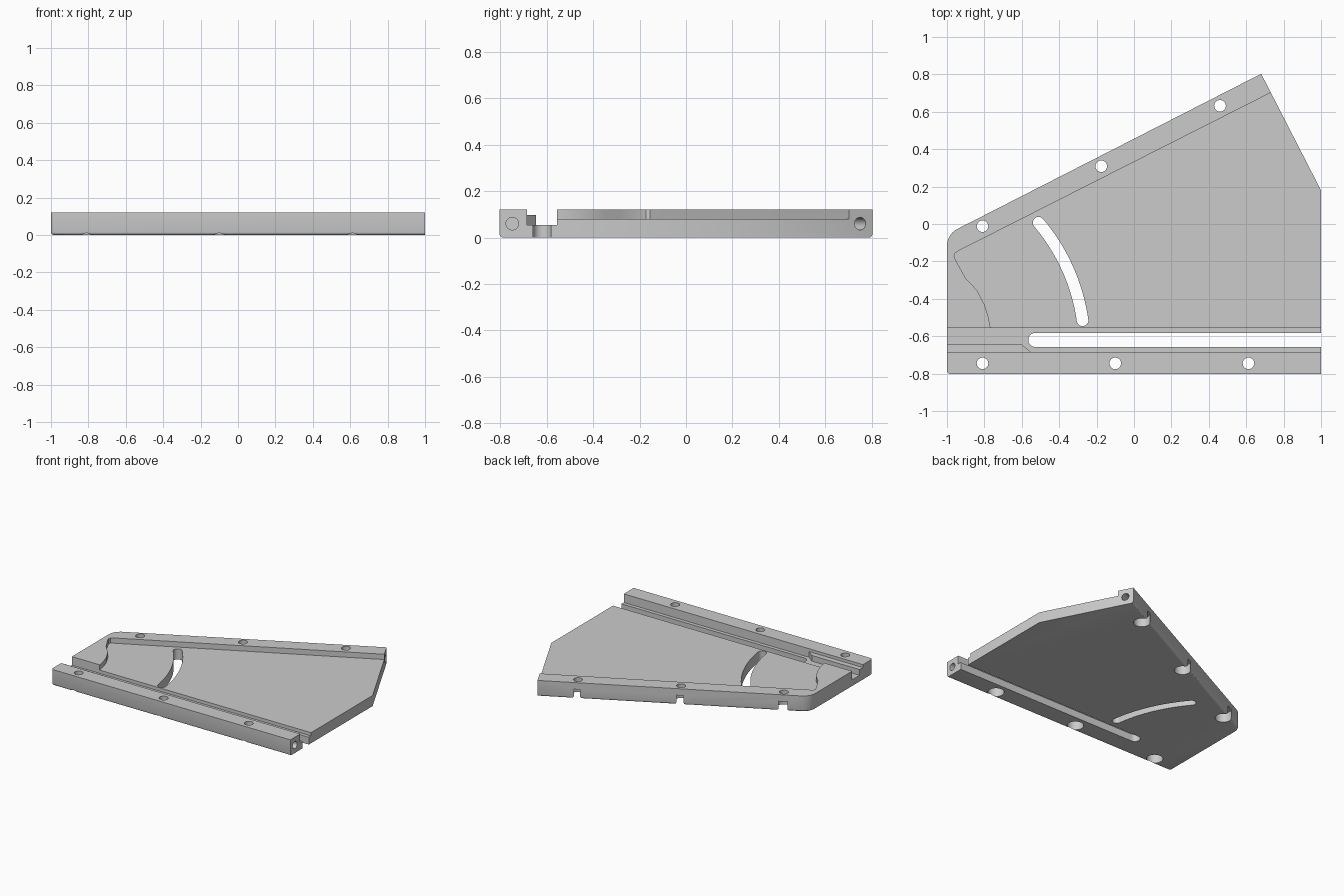
import bpy, bmesh, math
from mathutils import Vector

old = bpy.data.objects.get("Cube")
if old:
    bpy.data.objects.remove(old, do_unlink=True)

TOP = 0.12
SLOPE_DIR = Vector((0.89, 0.456, 0)).normalized()


def finish(bm, name):
    bmesh.ops.recalc_face_normals(bm, faces=bm.faces)
    mesh = bpy.data.meshes.new(name)
    bm.to_mesh(mesh)
    bm.free()
    obj = bpy.data.objects.new(name, mesh)
    bpy.context.collection.objects.link(obj)
    return obj


def prism(points, z0, z1):
    bm = bmesh.new()
    base = bm.faces.new([bm.verts.new((p[0], p[1], z0)) for p in points])
    ext = bmesh.ops.extrude_face_region(bm, geom=[base])
    verts = [v for v in ext["geom"] if isinstance(v, bmesh.types.BMVert)]
    bmesh.ops.translate(bm, verts=verts, vec=(0, 0, z1 - z0))
    bmesh.ops.recalc_face_normals(bm, faces=bm.faces)
    return bm


def arc_points(centre, start, end, steps):
    """Points on the shorter arc from start to end about a centre."""
    a, b = Vector(start) - centre, Vector(end) - centre
    first = math.atan2(a.y, a.x)
    sweep = math.atan2(a.x * b.y - a.y * b.x, a.dot(b))
    turns = [first + sweep * i / steps for i in range(steps + 1)]
    return [centre + Vector((math.cos(t), math.sin(t))) * a.length for t in turns]


def fillet(prev, corner, nxt, radius, steps=8):
    """Points of a round between two straight sides."""
    c = Vector(corner)
    a, b = (Vector(prev) - c).normalized(), (Vector(nxt) - c).normalized()
    half = math.acos(a.dot(b)) / 2
    centre = c + (a + b).normalized() * radius / math.sin(half)
    reach = radius / math.tan(half)
    return arc_points(centre, c + a * reach, c + b * reach, steps)


def slot_outline(path, r, steps=10):
    """Outline of a round-ended slot that follows a path."""
    path = [Vector(p) for p in path]
    last = len(path) - 1

    def around(i, turn):
        d = path[min(i + 1, last)] - path[max(i - 1, 0)]
        a = math.atan2(d.y, d.x) + turn
        return path[i] + Vector((math.cos(a), math.sin(a))) * r

    quarter = math.pi / 2
    out = [around(i, -quarter) for i in range(1, last)]
    out += [around(last, -quarter + math.pi * k / steps) for k in range(steps + 1)]
    out += [around(i, quarter) for i in range(last - 1, 0, -1)]
    out += [around(0, quarter + math.pi * k / steps) for k in range(steps + 1)]
    return out


def rod(centre, axis, radius, length):
    bm = bmesh.new()
    bmesh.ops.create_cone(bm, cap_ends=True, segments=32, radius1=radius,
                          radius2=radius, depth=length)
    turn = Vector((0, 0, 1)).rotation_difference(Vector(axis)).to_matrix()
    bmesh.ops.rotate(bm, verts=bm.verts, matrix=turn)
    bmesh.ops.translate(bm, verts=bm.verts, vec=centre)
    return bm


# Body outline with rounded left corners
front_left, front_right = (-1, -0.803), (1, -0.803)
side_top, tip, left_top = (1, 0.18), (0.68, 0.803), (-1, -0.055)
outline = [front_right, side_top, tip]
outline += fillet(tip, left_top, front_left, 0.1)
outline += fillet(left_top, front_left, front_right, 0.02, 5)
bm = prism(outline, 0, TOP)

# Rounded lower edge on the front, left and sloping sides
lower = [e for e in bm.edges
         if max(v.co.z for v in e.verts) < 0.001
         and all(f.normal.x < 0.5 for f in e.link_faces)]
bmesh.ops.bevel(bm, geom=lower, offset=0.015, segments=3, profile=0.5,
                affect="EDGES")
body = finish(bm, "angled_base_plate")

cutters = []

# Recessed bed with a curved left end
bed = [(-0.767, -0.6), (-0.767, -0.555), (-0.78, -0.49), (-0.80, -0.43),
       (-0.84, -0.353), (-0.90, -0.29), (-0.955, -0.19), (-0.962, -0.172),
       (-0.957, -0.155), (-0.935, -0.142)]
wall_end = Vector((0.73, 0.70)) + SLOPE_DIR.xy * 0.3
bed += [wall_end, (1.5, wall_end.y), (1.5, -0.6)]
cutters.append(prism(bed, 0.08, 0.3))

# Guide channel beside the rail, and the low ledge at its left end
channel = [(-1.2, -0.556), (-1.2, -0.645), (-0.6, -0.645),
           (-0.55, -0.685), (1.2, -0.685), (1.2, -0.556)]
cutters.append(prism(channel, 0.055, 0.31))
ledge = [(-1.1, -0.685), (-0.5, -0.685), (-0.5, -0.6), (-1.1, -0.6)]
cutters.append(prism(ledge, 0.098, 0.32))

# Straight through slot, open at the right end
cutters.append(prism(slot_outline([(-0.527, -0.62), (1.3, -0.62)], 0.038),
                     -0.1, 0.2))

# Curved through slot
arc = arc_points(Vector((-1.295, -0.66)), (-0.51, 0.007), (-0.275, -0.515), 16)
cutters.append(prism(slot_outline(arc, 0.031), -0.1, 0.2))

# Bolt holes with counterbores underneath
holes = [(x, -0.745) for x in (-0.81, -0.1, 0.612)]
holes += [(-0.81, -0.012), (-0.175, 0.309), (0.46, 0.632)]
for x, y in holes:
    cutters.append(rod((x, y, 0.05), (0, 0, 1), 0.031, 0.4))
    cutters.append(rod((x, y, 0), (0, 0, 1), 0.057, 0.14))

# Blind holes in the ends of the rail and the sloping wall
cutters.append(rod((1, -0.748, 0.06), (1, 0, 0), 0.027, 0.4))
cutters.append(rod((0.707, 0.75, 0.06), SLOPE_DIR, 0.027, 0.3))

bpy.context.view_layer.objects.active = body
for bm in cutters:
    cutter = finish(bm, "cutter")
    cutter.hide_render = True
    mod = body.modifiers.new("cut", "BOOLEAN")
    mod.operation, mod.solver, mod.object = "DIFFERENCE", "EXACT", cutter
    bpy.ops.object.modifier_apply(modifier=mod.name)
    bpy.data.objects.remove(cutter, do_unlink=True)

# Plain grey finish
grey = bpy.data.materials.new("light_grey")
grey.use_nodes = True
colour = (0.6, 0.6, 0.6, 1)
grey.diffuse_color = colour
grey.node_tree.nodes["Principled BSDF"].inputs["Base Color"].default_value = colour
body.data.materials.clear()
body.data.materials.append(grey)

bpy.ops.object.select_all(action="DESELECT")
body.select_set(True)
bpy.ops.object.shade_smooth_by_angle(angle=math.radians(30))
